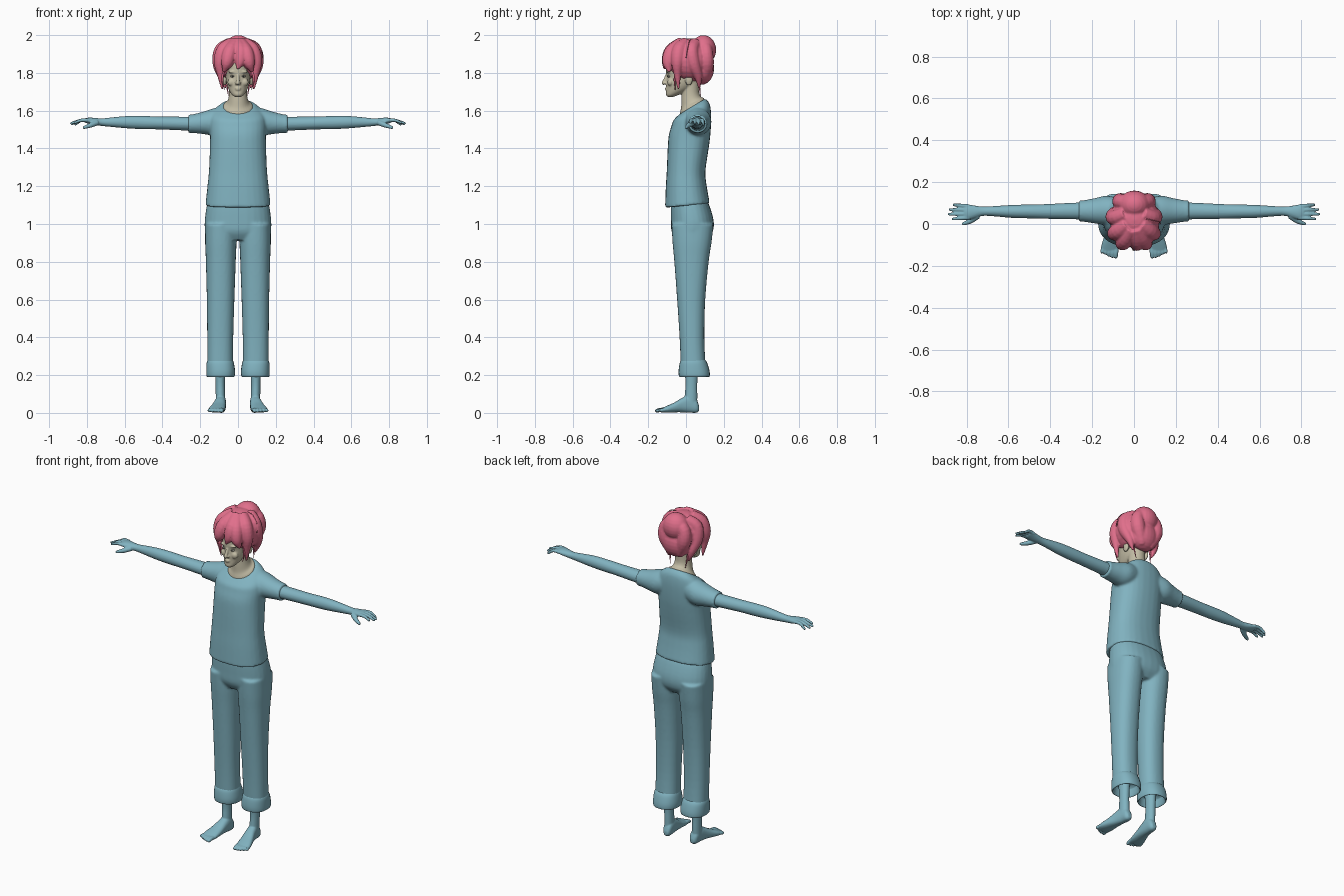
import bpy, bmesh, math
from mathutils import Vector, Matrix


def material(name, rgb):
    m = bpy.data.materials.new(name)
    m.diffuse_color = (*rgb, 1)
    return m


TEAL = material("teal", (0.22, 0.45, 0.53))
PINK = material("pink", (0.75, 0.16, 0.26))
SKIN = material("pale_skin", (0.55, 0.51, 0.38))
EYE = material("grey_eye", (0.33, 0.33, 0.28))
DARK = material("dark_iris", (0.08, 0.08, 0.07))


def spline(rows, n=4):
    """Smooth interpolation through rows of numbers."""
    out = []
    for i in range(len(rows) - 1):
        a, b = rows[max(i - 1, 0)], rows[i]
        c, d = rows[i + 1], rows[min(i + 2, len(rows) - 1)]
        for k in range(n):
            t = k / n
            out.append([0.5 * (2 * q + (r - p) * t + (2 * p - 5 * q + 4 * r - s) * t * t
                               + (3 * q - p - 3 * r + s) * t ** 3)
                        for p, q, r, s in zip(a, b, c, d)])
    return out + [list(rows[-1])]


def skin_rings(bm, rings, s=1, seg=28, p=2.0):
    """Bridge (centre, U, V) rings; s = -1 mirrors in x, p squares the section."""
    def f(v):
        return math.copysign(abs(v) ** (2 / p), v)
    loops = []
    for c, u, v in rings:
        loop = []
        for i in range(seg):
            a = 2 * math.pi * i / seg
            q = c + u * f(math.cos(a)) + v * f(math.sin(a))
            loop.append(bm.verts.new((q.x * s, q.y, q.z)))
        loops.append(loop)
    for a, b in zip(loops, loops[1:]):
        for i in range(seg):
            j = (i + 1) % seg
            bm.faces.new((a[i], a[j], b[j], b[i]))
    bm.faces.new(loops[0])
    bm.faces.new(loops[-1])


def upright(bm, rows, s=1, p=2.0):
    """Rows: z, centre x, half width, front y, back y, slope of ring."""
    rings = []
    for z, cx, rx, yf, yb, k in spline(rows):
        ry = (yb - yf) / 2
        rings.append((Vector((cx, (yf + yb) / 2, z)), Vector((rx, 0, 0)),
                      Vector((0, ry, ry * k))))
    skin_rings(bm, rings, s, p=p)


def sideways(bm, rows, s=1, p=2.0):
    """Rows: x, y, z, half depth, half height."""
    skin_rings(bm, [(Vector((x, y, z)), Vector((0, ry, 0)), Vector((0, 0, rz)))
                    for x, y, z, ry, rz in spline(rows)], s, p=p)


def tube(bm, rows, s=1, seg=14):
    """Rows: x, y, z, radius; round at the far end."""
    pts = spline(rows)
    u, rings = Vector((0.3, 0.5, 0.8)), []
    for i, (x, y, z, r) in enumerate(pts):
        t = (Vector(pts[min(i + 1, len(pts) - 1)][:3]) - Vector(pts[max(i - 1, 0)][:3])).normalized()
        u = (u - t * u.dot(t)).normalized()
        r = max(r, 0.0012)
        rings.append((Vector((x, y, z)), u * r, t.cross(u) * r))
    skin_rings(bm, rings, s, seg)
    x, y, z, r = rows[-1]
    blob(bm, (x * s, y, z), (r, r, r), 10)


def blob(bm, c, r, seg=24):
    bmesh.ops.create_uvsphere(bm, u_segments=seg, v_segments=seg // 2, radius=1,
                              matrix=Matrix.Translation(c) @ Matrix.Diagonal((*r, 1)))


def finish(name, bm, mat, voxel=0, smooth=0):
    bmesh.ops.recalc_face_normals(bm, faces=bm.faces)
    for f in bm.faces:
        f.smooth = True
    me = bpy.data.meshes.new(name)
    bm.to_mesh(me)
    bm.free()
    me.materials.append(mat)
    ob = bpy.data.objects.new(name, me)
    bpy.context.collection.objects.link(ob)
    if voxel:
        m = ob.modifiers.new("merge", 'REMESH')
        m.mode, m.voxel_size, m.use_smooth_shade = 'VOXEL', voxel, True
        if smooth:
            m = ob.modifiers.new("soften", 'SMOOTH')
            m.factor, m.iterations = 0.5, smooth


SIDES = (1, -1)

# Shirt: torso with tilted neckline plus two short sleeves
bm = bmesh.new()
upright(bm, [(1.098, 0, .173, -.111, .126, .10), (1.2, 0, .162, -.107, .109, .05),
             (1.28, 0, .154, -.102, .103, 0), (1.4, 0, .149, -.097, .12, 0),
             (1.47, 0, .148, -.091, .129, 0), (1.53, 0, .15, -.077, .133, .1),
             (1.572, 0, .143, -.068, .132, .25), (1.602, 0, .122, -.052, .124, .42),
             (1.622, 0, .086, -.037, .102, .6)], p=2.35)
for s in SIDES:
    sideways(bm, [(.06, .06, 1.555, .06, .07), (.13, .065, 1.541, .07, .071),
                  (.19, .063, 1.535, .06, .058), (.245, .062, 1.531, .051, .049),
                  (.264, .062, 1.53, .052, .051)], s)
finish("shirt", bm, TEAL, .007, 7)

# Trousers: hips and two straight legs
bm = bmesh.new()
upright(bm, [(1.14, 0, .15, -.07, .10, 0), (1.10, 0, .165, -.08, .123, 0),
             (1.02, 0, .176, -.08, .146, 0), (.96, 0, .175, -.076, .142, 0),
             (.915, 0, .165, -.05, .11, 0)], p=2.3)
for s in SIDES:
    upright(bm, [(1.0, .091, .083, -.077, .146, 0), (.9, .091, .083, -.071, .135, 0),
                 (.8, .091, .079, -.062, .12, 0), (.6, .092, .073, -.047, .102, 0),
                 (.4, .094, .069, -.034, .097, 0), (.25, .094, .069, -.028, .104, 0)], s, 2.3)
finish("trousers", bm, TEAL, .007, 4)

# Rolled cuffs, hollow underneath
bm = bmesh.new()
for s in SIDES:
    upright(bm, [(.285, .094, .064, -.022, .098, 0), (.265, .094, .072, -.033, .112, 0),
                 (.225, .092, .076, -.039, .124, 0), (.198, .092, .075, -.038, .126, 0),
                 (.191, .092, .070, -.033, .121, 0), (.205, .092, .064, -.027, .114, 0),
                 (.24, .092, .060, -.022, .105, 0)], s, 2.3)
finish("trouser_cuffs", bm, TEAL)

# Feet with ankles and toes
bm = bmesh.new()
for s in SIDES:
    upright(bm, [(.26, .094, .029, -.010, .066, 0), (.16, .094, .025, -.003, .06, 0),
                 (.10, .093, .025, -.006, .06, 0), (.04, .092, .026, -.012, .06, 0)], s)
    rings = []
    for y, cx, rx, z0, z1 in spline([
            (.07, .088, .012, .012, .035), (.055, .089, .024, .001, .07),
            (.02, .091, .028, .001, .095), (-.02, .096, .032, .003, .08),
            (-.06, .104, .038, .003, .056), (-.1, .112, .043, .001, .038),
            (-.132, .115, .040, .002, .024)]):
        rings.append((Vector((cx, y, (z0 + z1) / 2)), Vector((rx, 0, 0)),
                      Vector((0, 0, (z1 - z0) / 2))))
    skin_rings(bm, rings, s, p=2.4)
    for i in range(5):
        x, tip, r = .084 + .0165 * i, -.155 + .0017 * i * i, .0115 - .0007 * i
        tube(bm, [(x, -.11, .016, r), (x + .002, -.135, .016, r),
                  (x + .003, tip, .011, r * .9)], s)
finish("feet", bm, TEAL, .004, 2)

# Arms with palms, fingers and thumbs
bm = bmesh.new()
for s in SIDES:
    sideways(bm, [(.2, .062, 1.53, .042, .038), (.3, .062, 1.532, .039, .036),
                  (.42, .06, 1.535, .035, .034), (.5, .06, 1.537, .033, .035),
                  (.58, .06, 1.539, .031, .033), (.66, .061, 1.539, .025, .026),
                  (.72, .061, 1.539, .022, .02), (.76, .058, 1.543, .03, .019),
                  (.79, .057, 1.547, .036, .016), (.812, .058, 1.548, .034, .011)], s)
    for i in range(4):
        y, tip = .030 + .0185 * i, (.872, .89, .886, .868)[i]
        y2 = y + (i - 1.5) * .004
        tube(bm, [(.79, y, 1.548, .0098), (.83, (y + y2) / 2, 1.549, .009),
                  (tip - .007, y2, 1.536 - .003 * i, .0068)], s)
    tube(bm, [(.745, .04, 1.537, .015), (.78, .015, 1.523, .013),
              (.815, .001, 1.511, .008)], s)
finish("arms", bm, TEAL, .004, 2)

# Head, neck, nose, lips and ears
bm = bmesh.new()
upright(bm, [(1.605, 0, .080, -.034, .098, .6), (1.626, 0, .077, -.032, .097, .6),
             (1.642, 0, .060, -.026, .090, .45), (1.665, 0, .051, -.025, .078, .2),
             (1.70, 0, .047, -.024, .070, 0), (1.76, 0, .047, -.03, .07, 0)])
upright(bm, [(1.673, 0, .016, -.097, -.065, 0), (1.683, 0, .030, -.105, -.04, 0),
             (1.70, 0, .043, -.105, 0, 0), (1.72, 0, .053, -.104, .035, 0),
             (1.745, 0, .061, -.105, .06, 0), (1.78, 0, .066, -.102, .075, 0),
             (1.81, 0, .069, -.106, .085, 0), (1.87, 0, .07, -.098, .09, 0),
             (1.93, 0, .04, -.05, .06, 0)])
tube(bm, [(0, -.098, 1.797, .007), (0, -.109, 1.768, .009), (0, -.119, 1.746, .0105)])
blob(bm, (0, -.103, 1.719), (.017, .009, .0045))
blob(bm, (0, -.102, 1.711), (.015, .009, .005))
for s in SIDES:
    blob(bm, (.009 * s, -.108, 1.744), (.008, .009, .007))
    blob(bm, (.034 * s, -.083, 1.75), (.022, .016, .02))
    blob(bm, (.028 * s, -.09, 1.806), (.024, .014, .008))
    blob(bm, (.07 * s, .015, 1.765), (.011, .02, .032))
finish("head", bm, SKIN, .004, 3)

# Eyes and irises
for name, mat, y, r in (("eyes", EYE, -.0905, (.0125, .009, .0062)),
                        ("irises", DARK, -.0965, (.0042, .0042, .0045))):
    bm = bmesh.new()
    for s in SIDES:
        blob(bm, (.028 * s, y, 1.782), r, 16)
    finish(name, bm, mat)

# Hair: full volume, raised bun, fringe and side locks
bm = bmesh.new()
blob(bm, (.004, .02, 1.866), (.12, .122, .118))
blob(bm, (.002, .092, 1.922), (.076, .068, .078))
blob(bm, (.002, .083, 1.825), (.088, .066, .088))
tube(bm, [(.0, -.02, 1.963, .03), (.016, -.08, 1.918, .034),
          (.012, -.102, 1.862, .028), (0, -.112, 1.828, .01)])
for s in SIDES:
    tube(bm, [(.01, -.02, 1.963, .03), (.042, -.075, 1.912, .038),
              (.058, -.094, 1.855, .032), (.072, -.09, 1.815, .012)], s)
    tube(bm, [(.03, .0, 1.958, .033), (.075, -.035, 1.922, .038), (.095, -.045, 1.86, .034),
              (.092, -.045, 1.79, .019), (.084, -.04, 1.715, .005)], s)
    tube(bm, [(.04, .05, 1.955, .033), (.09, .03, 1.92, .036), (.1, .04, 1.85, .035),
              (.085, .065, 1.78, .022), (.066, .07, 1.72, .005)], s)
    tube(bm, [(.015, .10, 1.95, .035), (.06, .105, 1.915, .036),
              (.062, .108, 1.85, .04), (.03, .10, 1.775, .03)], s)
finish("hair", bm, PINK, .005, 3)

# Loose strands around the hairline and crown
bm = bmesh.new()
for s in SIDES:
    tube(bm, [(.078, -.055, 1.81, .007), (.083, -.06, 1.76, .005), (.072, -.058, 1.71, .001)], s, 8)
    tube(bm, [(.06, .06, 1.78, .008), (.058, .07, 1.73, .005), (.05, .078, 1.675, .001)], s, 8)
tube(bm, [(.03, .03, 1.975, .002), (.08, .02, 1.972, .002),
          (.12, .01, 1.935, .002), (.128, 0, 1.88, .002)], 1, 8)
finish("loose_strands", bm, PINK)
